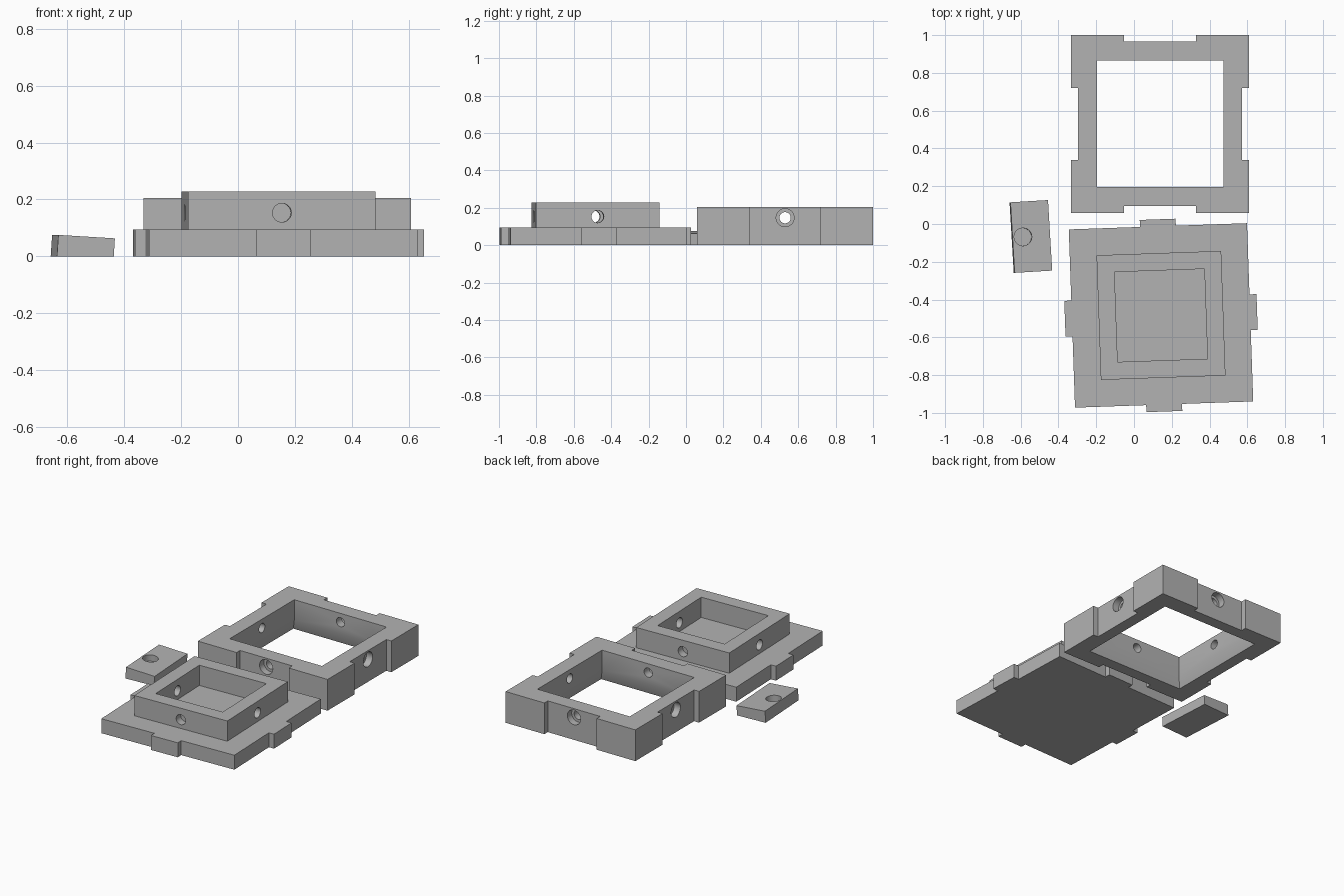
import bpy, bmesh, math
from mathutils import Matrix, Vector

if "Cube" in bpy.data.objects:
    bpy.data.objects.remove(bpy.data.objects["Cube"])

grey = bpy.data.materials.new("plain_grey")
grey.diffuse_color = (0.45, 0.45, 0.45, 1)
grey.use_nodes = True
grey.node_tree.nodes["Principled BSDF"].inputs["Base Color"].default_value = grey.diffuse_color


def finish(name, bm):
    bmesh.ops.recalc_face_normals(bm, faces=bm.faces)
    me = bpy.data.meshes.new(name)
    bm.to_mesh(me)
    bm.free()
    ob = bpy.data.objects.new(name, me)
    bpy.context.collection.objects.link(ob)
    me.materials.append(grey)
    return ob


def loft(name, rings, matrix=Matrix()):
    """Closed solid through equal-length rings of 3D points."""
    bm = bmesh.new()
    vs = [[bm.verts.new(matrix @ Vector(p)) for p in r] for r in rings]
    n = len(vs[0])
    for a, b in zip(vs, vs[1:]):
        for i in range(n):
            j = (i + 1) % n
            bm.faces.new((a[i], a[j], b[j], b[i]))
    bm.faces.new(vs[0])
    bm.faces.new(vs[-1])
    return finish(name, bm)


def square(h, z):
    return [(-h, -h, z), (h, -h, z), (h, h, z), (-h, h, z)]


def circle(r, z, n=40):
    return [(r * math.cos(2 * math.pi * i / n), r * math.sin(2 * math.pi * i / n), z)
            for i in range(n)]


def tabbed(a, w, d, z):
    """Square outline with a tab (d > 0) or notch (d < 0) in each side."""
    side = [(-a, -a), (-w, -a), (-w, -a - d), (w, -a - d), (w, -a)]
    pts = []
    for k in range(4):
        c, s = (1, 0, -1, 0)[k], (0, 1, 0, -1)[k]
        pts += [(x * c - y * s, x * s + y * c, z) for x, y in side]
    return pts


def cut(ob, cutter):
    m = ob.modifiers.new("cut", 'BOOLEAN')
    m.operation = 'DIFFERENCE'
    m.solver = 'EXACT'
    m.object = cutter
    bpy.context.view_layer.objects.active = ob
    bpy.ops.object.modifier_apply(modifier=m.name)
    bpy.data.objects.remove(cutter)


def side_hole(ob, profile, z, k):
    """Cut a round hole outwards through side k, profile = (radius, distance)."""
    m = (Matrix.Translation((0, 0, z)) @ Matrix.Rotation(k * math.pi / 2, 4, 'Z')
         @ Matrix.Rotation(math.pi / 2, 4, 'Y'))
    cut(ob, loft("cutter", [circle(r, d) for r, d in profile], m))


def place(ob, x, y, degrees=0):
    ob.matrix_world = (Matrix.Translation((x, y, 0))
                       @ Matrix.Rotation(math.radians(degrees), 4, 'Z'))
    bpy.ops.object.select_all(action='DESELECT')
    ob.select_set(True)
    bpy.context.view_layer.objects.active = ob
    bpy.ops.object.shade_smooth_by_angle(angle=math.radians(30))


# Open frame: notched sides, window flared at the bottom, counterbored holes
frame = loft("frame", [tabbed(0.471, 0.19, -0.036, z) for z in (0, 0.205)])
cut(frame, loft("cutter", [square(0.365, -0.02), square(0.335, 0.07), square(0.335, 0.3)]))
for k in range(4):
    side_hole(frame, [(0.03, 0.3), (0.03, 0.39), (0.048, 0.39), (0.048, 0.46)], 0.147, k)
place(frame, 0.138, 0.53)

# Base plate with a tab in each side
plate = loft("base_plate", [tabbed(0.472, 0.095, 0.037, z) for z in (0, 0.095)])
place(plate, 0.143, -0.484, 2)

# Raised square wall on the plate, through holes in x and blind holes in y
wall = loft("raised_wall", [square(0.33, 0.095), square(0.33, 0.228)])
cut(wall, loft("cutter", [square(0.238, 0.05), square(0.238, 0.3)]))
for k in range(4):
    inner = 0.2 if k % 2 == 0 else 0.28
    side_hole(wall, [(0.033, inner), (0.033, 0.38)], 0.153, k)
place(wall, 0.143, -0.484, 2)

# Loose block with a sloping top and a round blind pocket
profile = [(-0.103, 0), (0.097, 0), (0.101, 0.063), (-0.098, 0.075)]
block = loft("loose_block", [[(x, y, z) for x, z in profile] for y in (-0.187, 0.187)])
tilt = Matrix.Translation((-0.045, 0, 0.03)) @ Matrix.Rotation(math.radians(3.1), 4, 'Y')
cut(block, loft("cutter", [circle(0.047, 0), circle(0.047, 0.1)], tilt))
place(block, -0.545, -0.066, 3.4)
